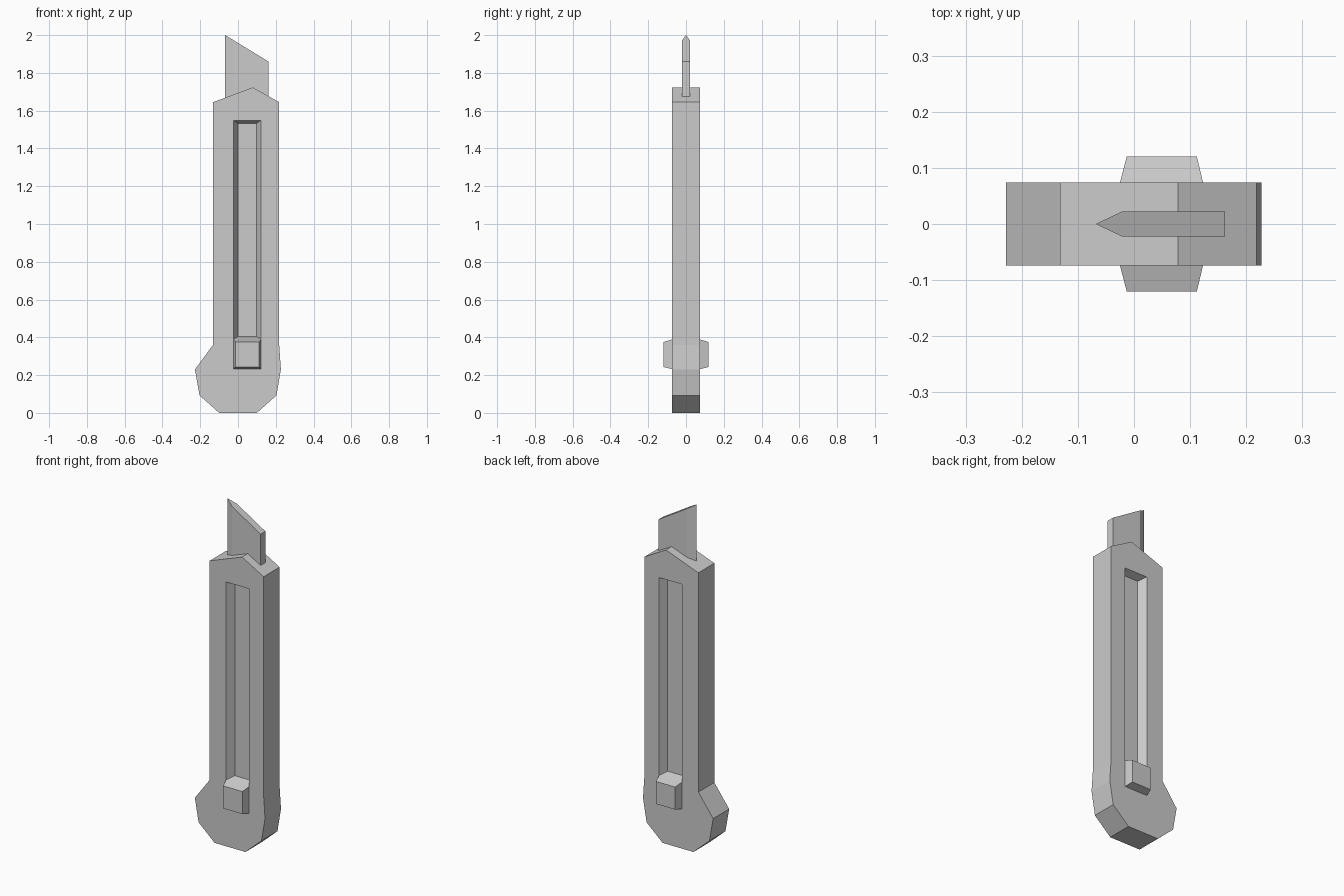
import bpy, bmesh

if "Cube" in bpy.data.objects:
    bpy.data.objects.remove(bpy.data.objects["Cube"])


def loft(name, rings):
    """Closed solid skinned through rings with equal point counts."""
    bm = bmesh.new()
    loops = [[bm.verts.new(p) for p in ring] for ring in rings]
    for a, b in zip(loops, loops[1:]):
        n = len(a)
        for i in range(n):
            j = (i + 1) % n
            bm.faces.new((a[i], a[j], b[j], b[i]))
    bm.faces.new(loops[0])
    bm.faces.new(loops[-1])
    bmesh.ops.recalc_face_normals(bm, faces=bm.faces)
    mesh = bpy.data.meshes.new(name)
    bm.to_mesh(mesh)
    bm.free()
    obj = bpy.data.objects.new(name, mesh)
    bpy.context.scene.collection.objects.link(obj)
    return obj


def rect(x0, x1, z0, z1, y):
    return [(x0, y, z0), (x1, y, z0), (x1, y, z1), (x0, y, z1)]


HALF = 0.074    # half thickness of the handle
FLOOR = 0.03    # y of the slot floor

# Handle: flat outline with a rounded butt and pointed shoulders
outline = [(-0.132, 1.645), (0.078, 1.723), (0.218, 1.645), (0.218, 0.36),
           (0.227, 0.23), (0.204, 0.093), (0.1, 0), (-0.1, 0),
           (-0.204, 0.093), (-0.228, 0.23), (-0.132, 0.36)]
handle = loft("handle", [[(x, y, z) for x, z in outline] for y in (-HALF, HALF)])

for side, label in ((-1, "front"), (1, "back")):
    # Tapered slot cut into each face
    cutter = loft("slot_cutter", [
        rect(0.0, 0.098, 0.246, 1.533, side * FLOOR),
        rect(-0.025, 0.123, 0.232, 1.549, side * HALF),
        rect(-0.025, 0.123, 0.232, 1.549, side * (HALF + 0.05))])
    cutter.hide_render = True
    mod = handle.modifiers.new("slot", 'BOOLEAN')
    mod.operation = 'DIFFERENCE'
    mod.solver = 'EXACT'
    mod.object = cutter
    bpy.context.view_layer.objects.active = handle
    bpy.ops.object.modifier_apply(modifier=mod.name)
    bpy.data.objects.remove(cutter)

    # Slider button sitting at the lower end of the slot
    loft(label + "_slider", [
        rect(0.0, 0.098, 0.246, 0.404, side * FLOOR),
        rect(-0.025, 0.123, 0.232, 0.389, side * HALF),
        rect(-0.013, 0.112, 0.243, 0.375, side * 0.12)])

# Blade: slanted top, sharpened along its left edge
section = [(-0.068, 0), (-0.022, -0.022), (0.162, -0.022),
           (0.162, 0.022), (-0.022, 0.022)]
loft("blade", [[(x, y, 1.64) for x, y in section],
               [(x, y, 2.0 - (x + 0.068) * 0.61) for x, y in section]])
